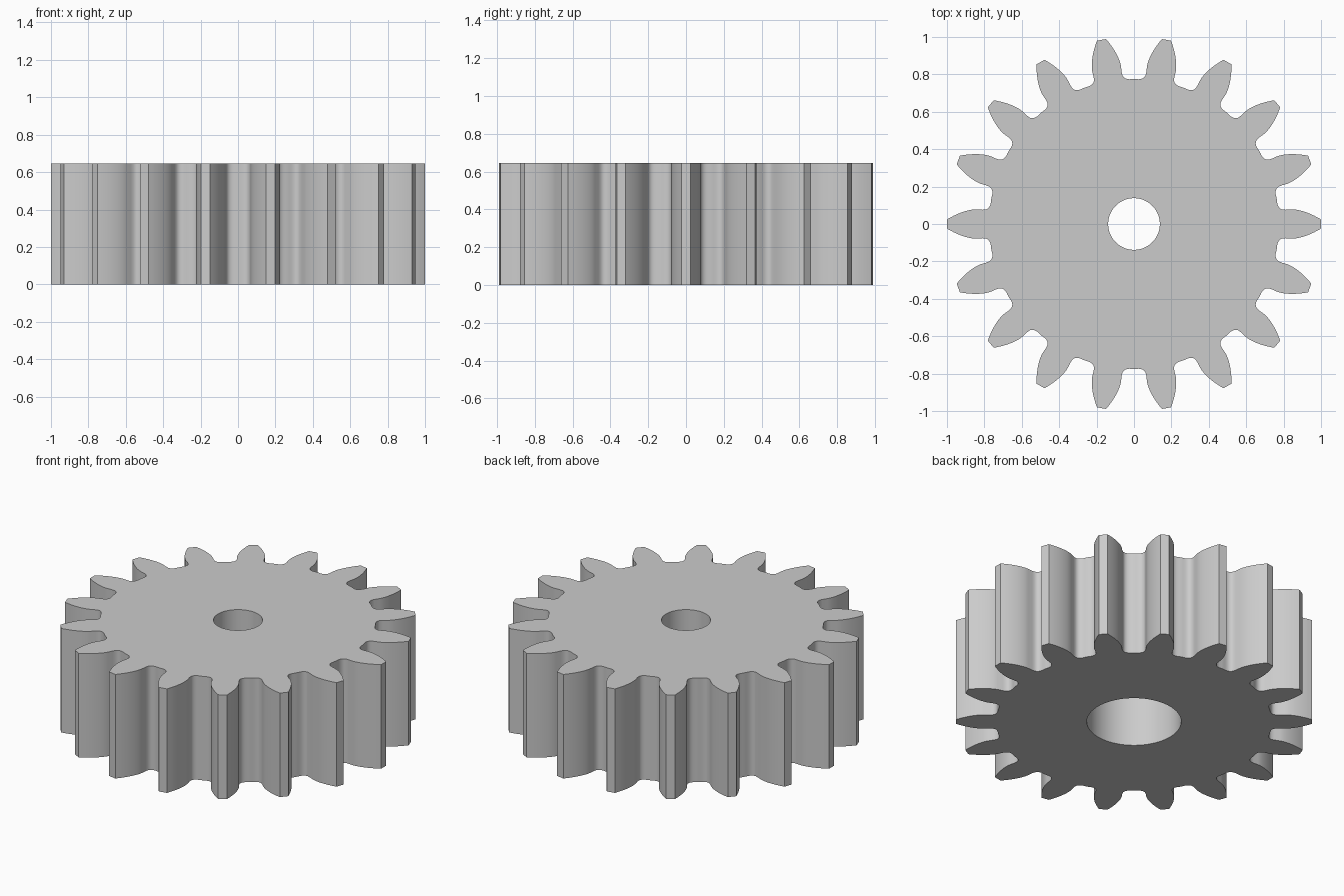
import bpy, bmesh, math

cube = bpy.data.objects.get("Cube")
if cube:
    bpy.data.objects.remove(cube, do_unlink=True)

TEETH = 18
HEIGHT = 0.645
BASE_RADIUS = 0.846      # circle the involute flanks unwind from
HALF_ANGLE = 0.0925      # half the tooth angle at the base circle
BORE, COUNTERBORE, STEP_Z = 0.138, 0.265, 0.42


def flank():
    """(radius, angle from tooth centre) from the root to the tip."""
    pts = [(0.775, 0.16), (0.774, 0.143), (0.776, 0.127), (0.78, 0.114),
           (0.787, 0.104), (0.797, 0.097), (0.815, 0.0935)]
    steps = 9
    for i in range(steps + 1):
        r = BASE_RADIUS + (1 - BASE_RADIUS) * i / steps
        a = math.acos(BASE_RADIUS / r)
        pts.append((r, HALF_ANGLE - (math.tan(a) - a)))
    return pts


# Full tooth outline: one flank, its mirror, repeated around the wheel
side = flank()
tooth = [(r, -a) for r, a in side] + [(r, a) for r, a in reversed(side)]
outline = [(r, a + k * math.tau / TEETH) for k in range(TEETH) for r, a in tooth]

bm = bmesh.new()


def ring(z, radius=None):
    """Loop of vertices on the tooth outline, or on a circle if radius is given."""
    return [bm.verts.new(((radius or r) * math.cos(a), (radius or r) * math.sin(a), z))
            for r, a in outline]


# Closed cross-section: teeth, top face, bore, step, counterbore, bottom face
rings = [ring(0), ring(HEIGHT), ring(HEIGHT, BORE), ring(STEP_Z, BORE),
         ring(STEP_Z, COUNTERBORE), ring(0, COUNTERBORE)]
n = len(outline)
for lower, upper in zip(rings, rings[1:] + rings[:1]):
    for i in range(n):
        j = (i + 1) % n
        bm.faces.new((lower[i], lower[j], upper[j], upper[i]))
bmesh.ops.recalc_face_normals(bm, faces=bm.faces)

mesh = bpy.data.meshes.new("spur_gear")
bm.to_mesh(mesh)
bm.free()
gear = bpy.data.objects.new("spur_gear", mesh)
bpy.context.collection.objects.link(gear)

# Plain grey finish
grey = bpy.data.materials.new("plain_grey")
grey.use_nodes = True
colour = (0.6, 0.6, 0.6, 1)
grey.diffuse_color = colour
grey.node_tree.nodes["Principled BSDF"].inputs["Base Color"].default_value = colour
mesh.materials.append(grey)

# Smooth flanks and bores, crisp rims
bpy.ops.object.select_all(action="DESELECT")
gear.select_set(True)
bpy.context.view_layer.objects.active = gear
bpy.ops.object.shade_smooth_by_angle(angle=math.radians(30))
